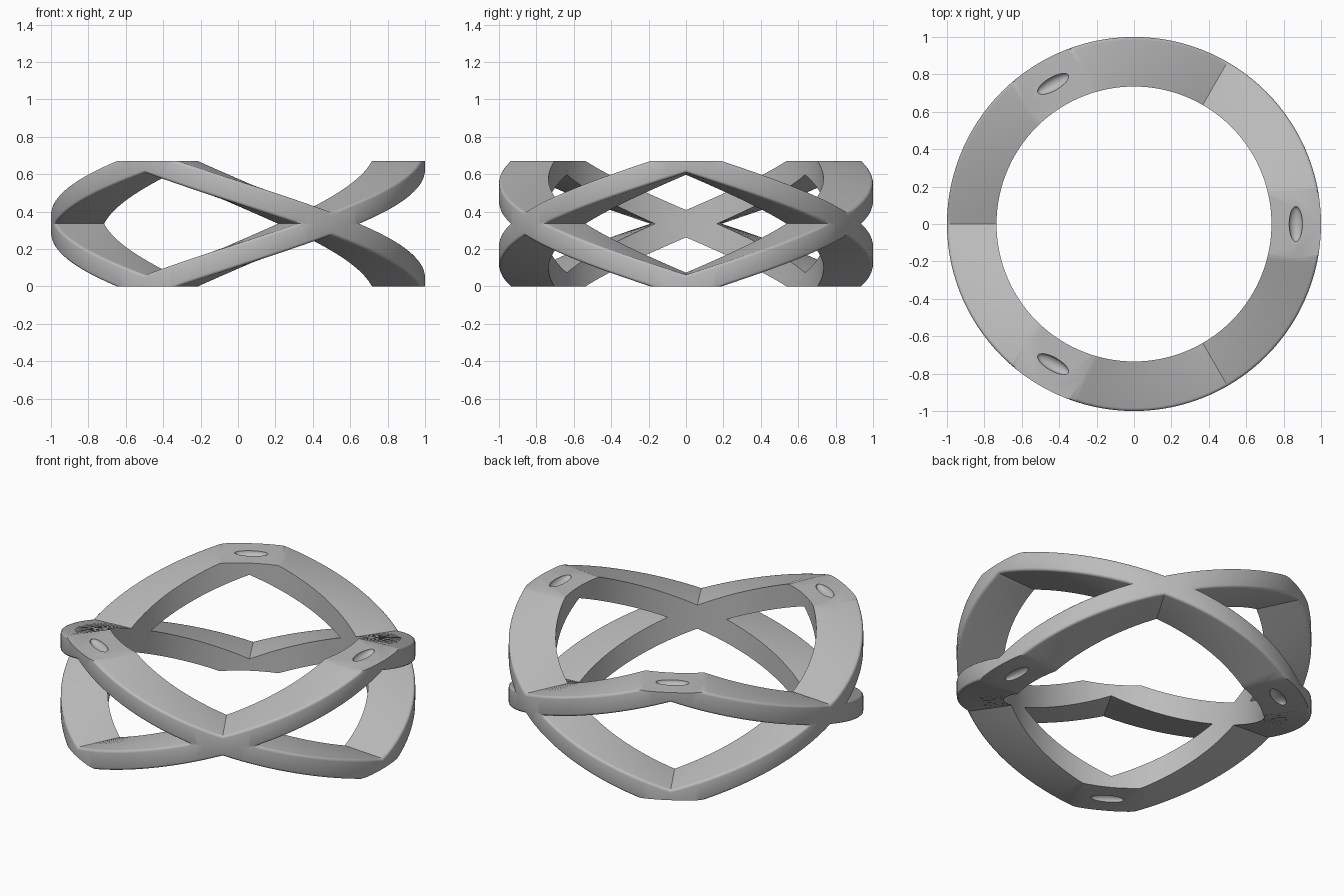
import bpy, bmesh
from math import sin, cos, pi, radians
from mathutils import Matrix

cube = bpy.data.objects.get("Cube")
if cube:
    bpy.data.objects.remove(cube, do_unlink=True)

HEIGHT = 0.67
R_IN, R_OUT = 0.735, 1.0
H_IN, H_OUT = 0.073, 0.062      # half thickness at the inner and outer wall
ROUND = 0.016                   # rounding of the outer edges
STEP = 3                        # degrees between stations

grey = bpy.data.materials.new("plain_grey")
grey.use_nodes = True
colour = (0.5, 0.5, 0.5, 1)
grey.diffuse_color = colour
grey.node_tree.nodes["Principled BSDF"].inputs["Base Color"].default_value = colour


def wave(deg):
    """Height of the band's middle: peaks every third of a turn."""
    d = abs((deg + 60) % 120 - 60)
    return HEIGHT - HEIGHT / 2 * d / 60


# Cross-section of the band: (radius, offset from the middle)
upper = [(R_IN, H_IN)]
for i in range(4):
    a = pi / 2 * (1 - i / 3)
    upper.append((R_OUT - ROUND + ROUND * cos(a), H_OUT - ROUND + ROUND * sin(a)))
section = upper + [(r, -z) for r, z in reversed(upper)]

# Zigzag band swept all the way round
bm = bmesh.new()
rings = []
for deg in range(0, 360, STEP):
    t = radians(deg)
    rings.append([bm.verts.new((r * cos(t), r * sin(t), wave(deg) + dz))
                  for r, dz in section])
n = len(section)
for i, ring in enumerate(rings):
    nxt = rings[(i + 1) % len(rings)]
    for j in range(n):
        k = (j + 1) % n
        bm.faces.new((ring[j], nxt[j], nxt[k], ring[k]))


def cut(z, up):
    """Slice at height z and keep one side."""
    bmesh.ops.bisect_plane(bm, geom=bm.verts[:] + bm.edges[:] + bm.faces[:],
                           plane_co=(0, 0, z), plane_no=(0, 0, 1),
                           clear_outer=not up, clear_inner=up)


# Flat pads on the peaks, then keep the upper half and mirror it
cut(HEIGHT, False)
bmesh.ops.holes_fill(bm, edges=[e for e in bm.edges if e.is_boundary], sides=0)
cut(HEIGHT / 2, True)
copy = bmesh.ops.duplicate(bm, geom=bm.verts[:] + bm.edges[:] + bm.faces[:])["geom"]
for v in copy:
    if isinstance(v, bmesh.types.BMVert):
        v.co.z = HEIGHT - v.co.z
bmesh.ops.remove_doubles(bm, verts=bm.verts[:], dist=0.0001)
bmesh.ops.recalc_face_normals(bm, faces=bm.faces[:])

mesh = bpy.data.meshes.new("lattice_ring")
bm.to_mesh(mesh)
bm.free()
mesh.materials.append(grey)
lattice = bpy.data.objects.new("lattice_ring", mesh)
bpy.context.collection.objects.link(lattice)

# Shallow oval dents in the pads, top and bottom
bm = bmesh.new()
for deg in (0, 120, 240):
    for z in (0, HEIGHT):
        place = (Matrix.Rotation(radians(deg), 4, 'Z')
                 @ Matrix.Translation((0.865, 0, z))
                 @ Matrix.Diagonal((0.036, 0.095, 0.03, 1)))
        bmesh.ops.create_uvsphere(bm, u_segments=24, v_segments=13, radius=1, matrix=place)
mesh = bpy.data.meshes.new("dent_cutter")
bm.to_mesh(mesh)
bm.free()
mesh.materials.append(grey)
cutter = bpy.data.objects.new("dent_cutter", mesh)
bpy.context.collection.objects.link(cutter)
cutter.hide_render = True

dents = lattice.modifiers.new("dents", 'BOOLEAN')
dents.operation = 'DIFFERENCE'
dents.solver = 'EXACT'
dents.object = cutter

bpy.ops.object.select_all(action='DESELECT')
lattice.select_set(True)
bpy.context.view_layer.objects.active = lattice
bpy.ops.object.modifier_apply(modifier="dents")
bpy.data.objects.remove(cutter, do_unlink=True)
bpy.ops.object.shade_smooth_by_angle(angle=radians(32))
